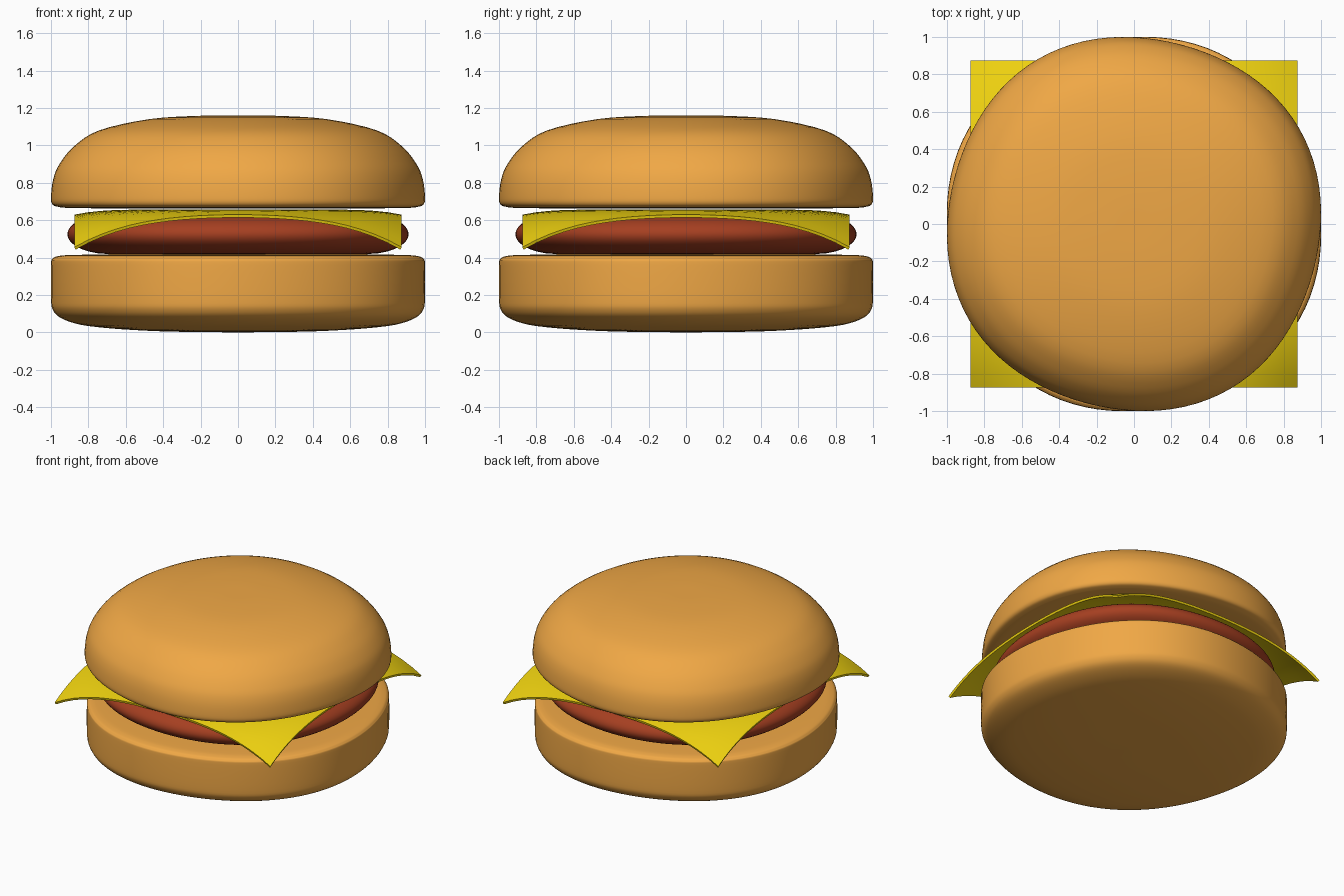
import bpy, bmesh, math
from mathutils import Vector

if "Cube" in bpy.data.objects:
    bpy.data.objects.remove(bpy.data.objects["Cube"])

def material(name, rgb):
    m = bpy.data.materials.new(name)
    m.diffuse_color = (*rgb, 1)
    m.use_nodes = True
    m.node_tree.nodes["Principled BSDF"].inputs["Base Color"].default_value = m.diffuse_color
    return m

BUN = material("toasted bread", (0.87, 0.39, 0.06))
MEAT = material("cooked meat", (0.38, 0.05, 0.015))
CHEESE = material("yellow cheese", (0.87, 0.65, 0.005))

def smooth_curve(pts, steps=4):
    """Catmull-Rom through the (radius, height) profile points."""
    p = [Vector(q) for q in [pts[0]] + pts + [pts[-1]]]
    out = []
    for a, b, c, d in zip(p, p[1:], p[2:], p[3:]):
        for i in range(steps):
            t = i / steps
            q = 0.5 * (2*b + (c - a)*t + (2*a - 5*b + 4*c - d)*t*t + (3*b - a - 3*c + d)*t**3)
            out.append((max(q.x, 0.0), q.y))
    return out + [pts[-1]]

def finish(name, bm, mat):
    bmesh.ops.recalc_face_normals(bm, faces=bm.faces)
    me = bpy.data.meshes.new(name)
    bm.to_mesh(me)
    bm.free()
    me.materials.append(mat)
    for f in me.polygons:
        f.use_smooth = True
    ob = bpy.data.objects.new(name, me)
    bpy.context.collection.objects.link(ob)
    return ob

def lathe(name, pts, mat, bulge_angle, segs=96):
    """Turned shape whose outline swells slightly in four directions."""
    bm = bmesh.new()
    prof = smooth_curve(pts)
    rings = []
    for r, z in prof[1:-1]:
        ring = []
        for i in range(segs):
            a = 2 * math.pi * i / segs
            k = r * (1.0055 + 0.0145 * math.cos(4 * (a - bulge_angle)))
            ring.append(bm.verts.new((k * math.cos(a), k * math.sin(a), z)))
        rings.append(ring)
    low, high = (bm.verts.new((0, 0, prof[i][1])) for i in (0, -1))
    for i in range(segs):
        j = (i + 1) % segs
        for a, b in zip(rings, rings[1:]):
            bm.faces.new((a[i], a[j], b[j], b[i]))
        bm.faces.new((low, rings[0][j], rings[0][i]))
        bm.faces.new((high, rings[-1][i], rings[-1][j]))
    return finish(name, bm, mat)

# Bottom bun
lathe("bottom_bun", [(0, 0), (0.35, 0.004), (0.58, 0.014), (0.75, 0.028), (0.86, 0.045),
                     (0.95, 0.078), (0.99, 0.12), (1, 0.18), (1, 0.36), (0.993, 0.392),
                     (0.965, 0.407), (0.88, 0.414), (0.5, 0.42), (0, 0.42)], BUN, math.radians(60))

# Top bun
lathe("top_bun", [(0, 0.662), (0.5, 0.662), (0.88, 0.665), (0.965, 0.672), (0.995, 0.688),
                  (1, 0.73), (0.988, 0.82), (0.955, 0.9), (0.877, 0.995), (0.743, 1.08),
                  (0.476, 1.14), (0.21, 1.158), (0, 1.16)], BUN, math.radians(30))

# Patty with a fully rounded rim
rim = [(0.70 + 0.22 * math.cos(a), 0.525 + 0.105 * math.sin(a))
       for a in [math.pi * (i / 10 - 0.5) for i in range(11)]]
lathe("patty", [(0, 0.42), (0.4, 0.42)] + rim + [(0.4, 0.63), (0, 0.63)], MEAT, math.radians(45))

# Cheese slice with drooping corners
bm = bmesh.new()
bmesh.ops.create_grid(bm, x_segments=24, y_segments=24, size=0.875)
for v in bm.verts:
    v.co.z = 0.656 - 0.5 * max(v.co.xy.length - 0.5, 0) ** 3
cheese = finish("cheese_slice", bm, CHEESE)
mod = cheese.modifiers.new("thickness", 'SOLIDIFY')
mod.thickness = 0.016
mod.offset = -1
bpy.context.view_layer.objects.active = cheese
cheese.select_set(True)
bpy.ops.object.modifier_apply(modifier=mod.name)
bpy.ops.object.shade_smooth_by_angle(angle=math.radians(40))
